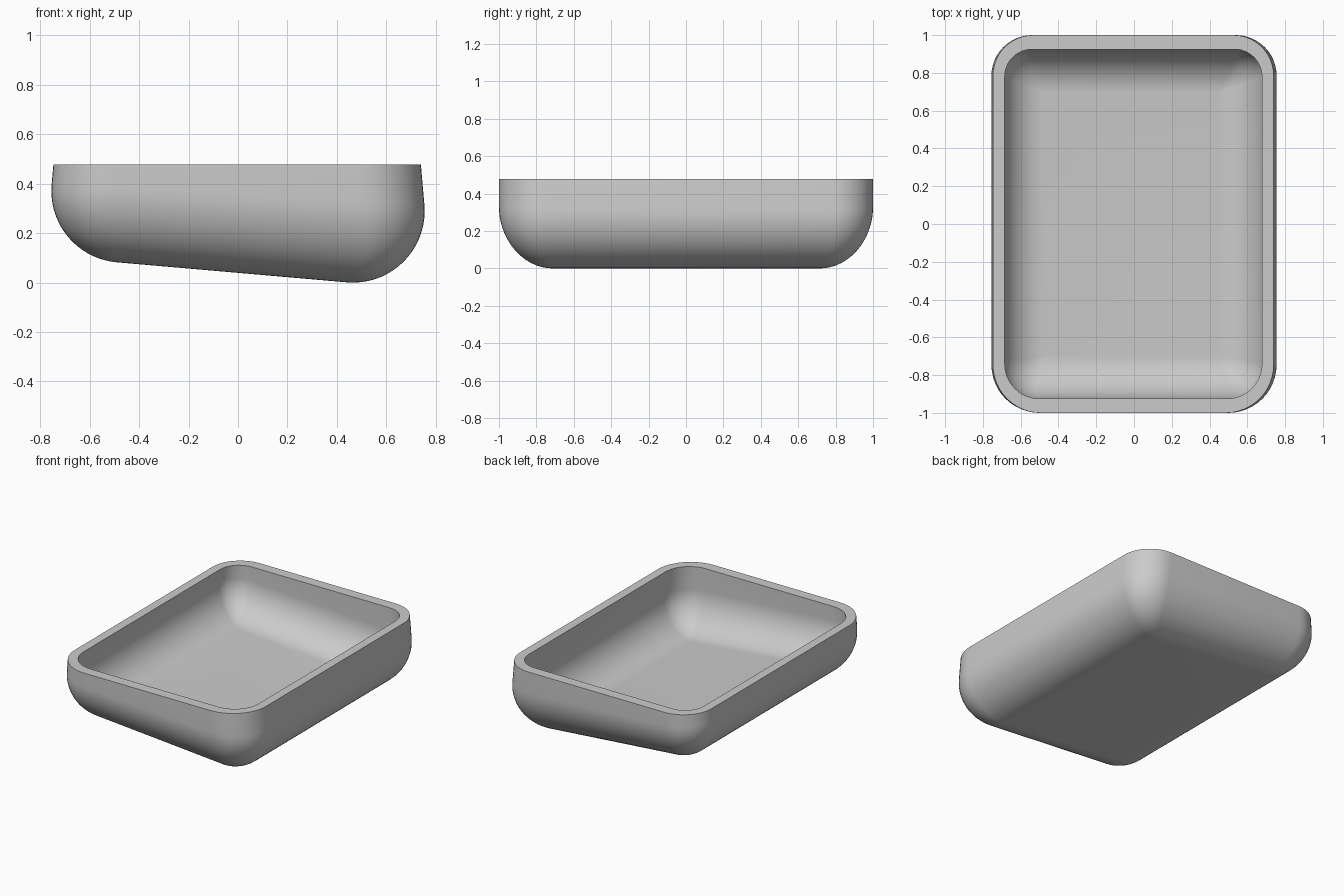
import bpy
import bmesh
from math import sin, cos, tan, pi, radians

default = bpy.data.objects.get("Cube")
if default:
    bpy.data.objects.remove(default, do_unlink=True)

TOP = 0.478                      # level rim height
TILT = radians(5)                # slope of the base and taper of the end walls
CX = 0.465                       # fillet centres of the deep and shallow ends
DEEP_Z, SHALLOW_Z = 0.29, 0.371
ROWS, SEGS = 18, 12


def section(a, fillet, half_y, front_r, back_r, rim=False):
    """Rounded rectangle at fillet angle a, with its height sloping along x."""
    t = a / (pi / 2)
    right = TILT - t * (pi / 2 + 2 * TILT)
    left = TILT - t * pi / 2
    xr, zr = CX + fillet * cos(right), DEEP_Z + fillet * sin(right)
    xl, zl = -CX - fillet * cos(left), SHALLOW_Z + fillet * sin(left)
    if rim:                      # continue the tapered walls up to the rim
        xr -= (TOP - zr) * tan(TILT)
        xl += (TOP - zl) * tan(TILT)
        zr = zl = TOP
    y = half_y + fillet * cos(a)
    shrink = max(cos(a), 0.015)
    fr, br = front_r * shrink, back_r * shrink
    corners = [(xr - br, y - br, br, 0), (xl + br, y - br, br, 1),
               (xl + fr, -y + fr, fr, 2), (xr - fr, -y + fr, fr, 3)]
    points = []
    for cx, cy, r, quarter in corners:
        for i in range(SEGS + 1):
            ang = (quarter + i / SEGS) * pi / 2
            px = cx + r * cos(ang)
            z = zl + (zr - zl) * (px - xl) / (xr - xl)
            points.append((px, cy + r * sin(ang), z))
    return points


def shell_rings(bm, *shape):
    """Stack of rings from the rim down to the floor."""
    layers = [section(0, *shape, rim=True)]
    layers += [section(i / ROWS * pi / 2, *shape) for i in range(ROWS + 1)]
    return [[bm.verts.new(p) for p in layer] for layer in layers]


def bridge(bm, upper, lower):
    n = len(upper)
    for i in range(n):
        j = (i + 1) % n
        bm.faces.new((upper[i], lower[i], lower[j], upper[j]))


bm = bmesh.new()
outer = shell_rings(bm, 0.29, 0.71, 0.255, 0.215)
inner = shell_rings(bm, 0.228, 0.697, 0.185, 0.145)

# Outer wall, inner wall and flat rim between them
strip = outer[::-1] + inner
for lower, upper in zip(strip, strip[1:]):
    bridge(bm, upper, lower)

# Underside and inside floor
bm.faces.new(outer[-1])
bm.faces.new(inner[-1])
bmesh.ops.recalc_face_normals(bm, faces=bm.faces)

mesh = bpy.data.meshes.new("tray")
bm.to_mesh(mesh)
bm.free()
tray = bpy.data.objects.new("tray", mesh)
bpy.context.collection.objects.link(tray)

# Plain grey finish
grey = bpy.data.materials.new("light grey")
grey.use_nodes = True
colour = (0.6, 0.6, 0.6, 1)
grey.diffuse_color = colour
grey.node_tree.nodes["Principled BSDF"].inputs["Base Color"].default_value = colour
mesh.materials.append(grey)

# Smooth walls with crisp rim edges
bpy.context.view_layer.objects.active = tray
tray.select_set(True)
bpy.ops.object.shade_smooth_by_angle(angle=radians(35))
